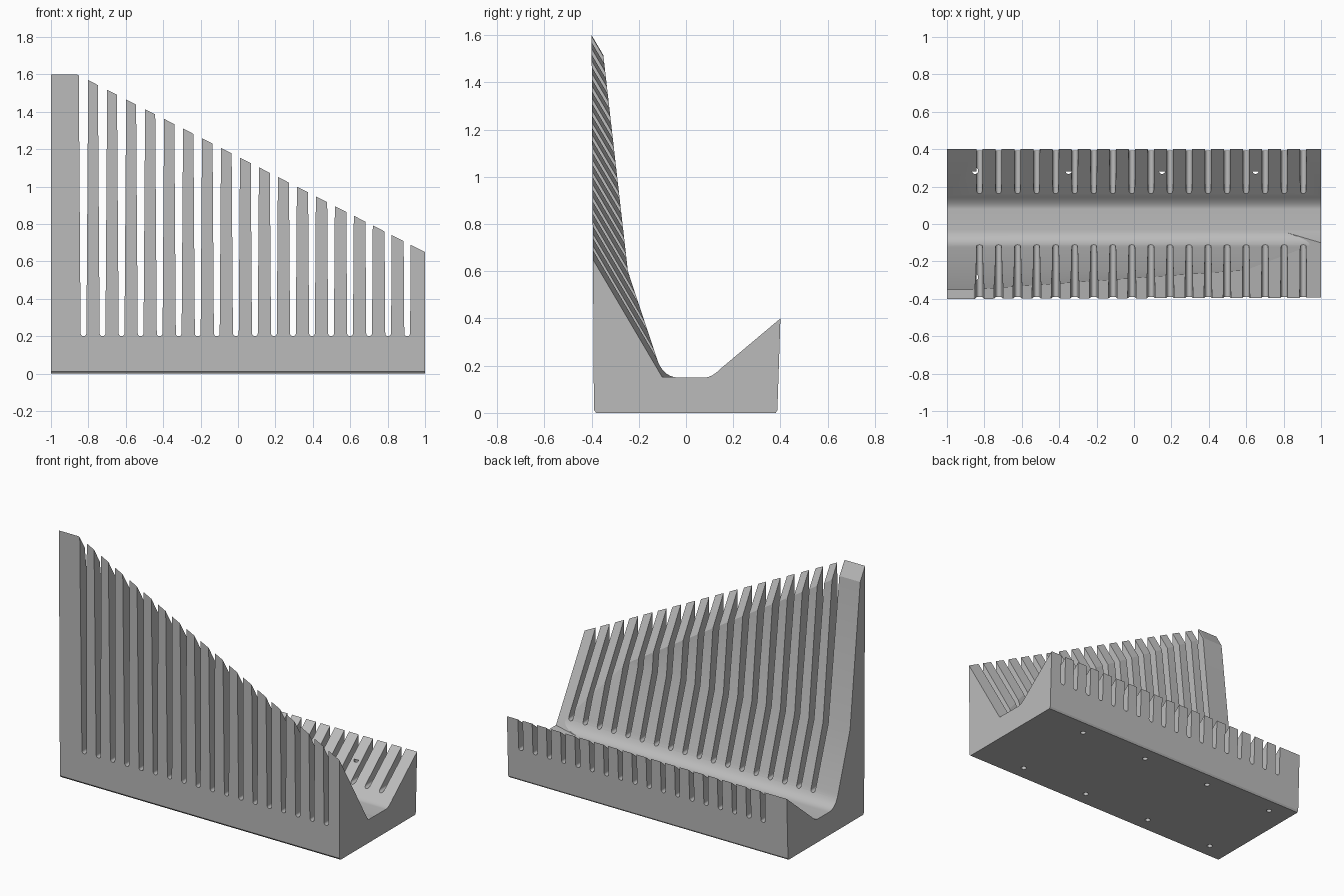
import bpy, bmesh, math
from mathutils import Vector

cube = bpy.data.objects.get("Cube")
if cube:
    bpy.data.objects.remove(cube, do_unlink=True)

grey = bpy.data.materials.new("plain_grey")
grey.use_nodes = True
colour = (0.5, 0.5, 0.5, 1)
grey.diffuse_color = colour
grey.node_tree.nodes["Principled BSDF"].inputs["Base Color"].default_value = colour


def finish(bm, name):
    bmesh.ops.recalc_face_normals(bm, faces=bm.faces[:])
    mesh = bpy.data.meshes.new(name)
    bm.to_mesh(mesh)
    bm.free()
    mesh.materials.append(grey)
    obj = bpy.data.objects.new(name, mesh)
    bpy.context.collection.objects.link(obj)
    return obj


def prism(bm, points, sweep):
    """Extrude a closed outline along the sweep vector."""
    face = bm.faces.new([bm.verts.new(p) for p in points])
    new = bmesh.ops.extrude_face_region(bm, geom=[face])["geom"]
    verts = [v for v in new if isinstance(v, bmesh.types.BMVert)]
    bmesh.ops.translate(bm, verts=verts, vec=sweep)


def fillet(a, b, c, steps=10):
    """Rounded corner from a to c, pulled towards b."""
    a, b, c = Vector(a), Vector(b), Vector(c)
    ts = [i / steps for i in range(steps + 1)]
    return [tuple(a * (1 - t) ** 2 + b * 2 * t * (1 - t) + c * t * t) for t in ts]


def cut(body, cutter):
    cutter.hide_render = True
    mod = body.modifiers.new("cut", "BOOLEAN")
    mod.operation = "DIFFERENCE"
    mod.solver = "EXACT"
    mod.object = cutter
    bpy.context.view_layer.objects.active = body
    bpy.ops.object.modifier_apply(modifier=mod.name)
    bpy.data.objects.remove(cutter, do_unlink=True)


# Body: tall front wall, rounded trough and low back wedge in one profile
profile = [(-0.38, 0), (-0.39, 0.012), (-0.4, 1.6), (-0.35, 1.515), (-0.246, 0.6)]
profile += fillet((-0.125, 0.235), (-0.1, 0.15), (-0.03, 0.15))
profile += fillet((0.08, 0.15), (0.11, 0.15), (0.15, 0.19))
profile += [(0.4, 0.4), (0.387, 0.012), (0.38, 0)]
bm = bmesh.new()
prism(bm, [(-1, y, z) for y, z in profile], (2, 0, 0))
body = finish(bm, "slotted_rack")

# Sloping cut that lowers the front wall towards one end
bm = bmesh.new()
low, high = Vector((-1.2, -0.5, 0.151)), Vector((1.1, 0, 2))
outline = [(low.x, low.y, low.z), (low.x, high.y, low.z),
           (low.x, high.y, high.z), (low.x, low.y, high.z)]
prism(bm, outline, (high.x - low.x, 0, 0))
bmesh.ops.recalc_face_normals(bm, faces=bm.faces[:])
res = bmesh.ops.bisect_plane(bm, geom=bm.verts[:] + bm.edges[:] + bm.faces[:],
                             plane_co=(1, -0.4, 0.66), plane_no=(0.505, 1.7, 1),
                             clear_inner=True)
rim = [e for e in res["geom_cut"] if isinstance(e, bmesh.types.BMEdge)]
bmesh.ops.edgeloop_fill(bm, edges=rim)
cut(body, finish(bm, "slope_cutter"))

# Eighteen slots with round bottoms, widening upwards
bm = bmesh.new()
radius = 0.0155
for i in range(18):
    x = -0.826 + i * 0.1018
    arc = [math.pi * (1 + k / 16) for k in range(17)]
    outline = [(x + radius * math.cos(a), -0.6, 0.2 + radius * (1 + math.sin(a))) for a in arc]
    outline += [(x + 0.026, -0.6, 1.7), (x - 0.026, -0.6, 1.7)]
    prism(bm, outline, (0, 1.2, 0))
cut(body, finish(bm, "slot_cutter"))

# Two rows of round holes in the underside
bm = bmesh.new()
for x in (-0.85, -0.35, 0.15, 0.65):
    for y in (-0.285, 0.285):
        ring = [math.tau * k / 32 for k in range(32)]
        prism(bm, [(x + 0.017 * math.cos(a), y + 0.017 * math.sin(a), -0.1) for a in ring],
              (0, 0, 0.4))
cut(body, finish(bm, "hole_cutter"))

# Smooth the rounded parts only
bpy.ops.object.select_all(action="DESELECT")
body.select_set(True)
bpy.context.view_layer.objects.active = body
bpy.ops.object.shade_smooth_by_angle(angle=math.radians(12))
